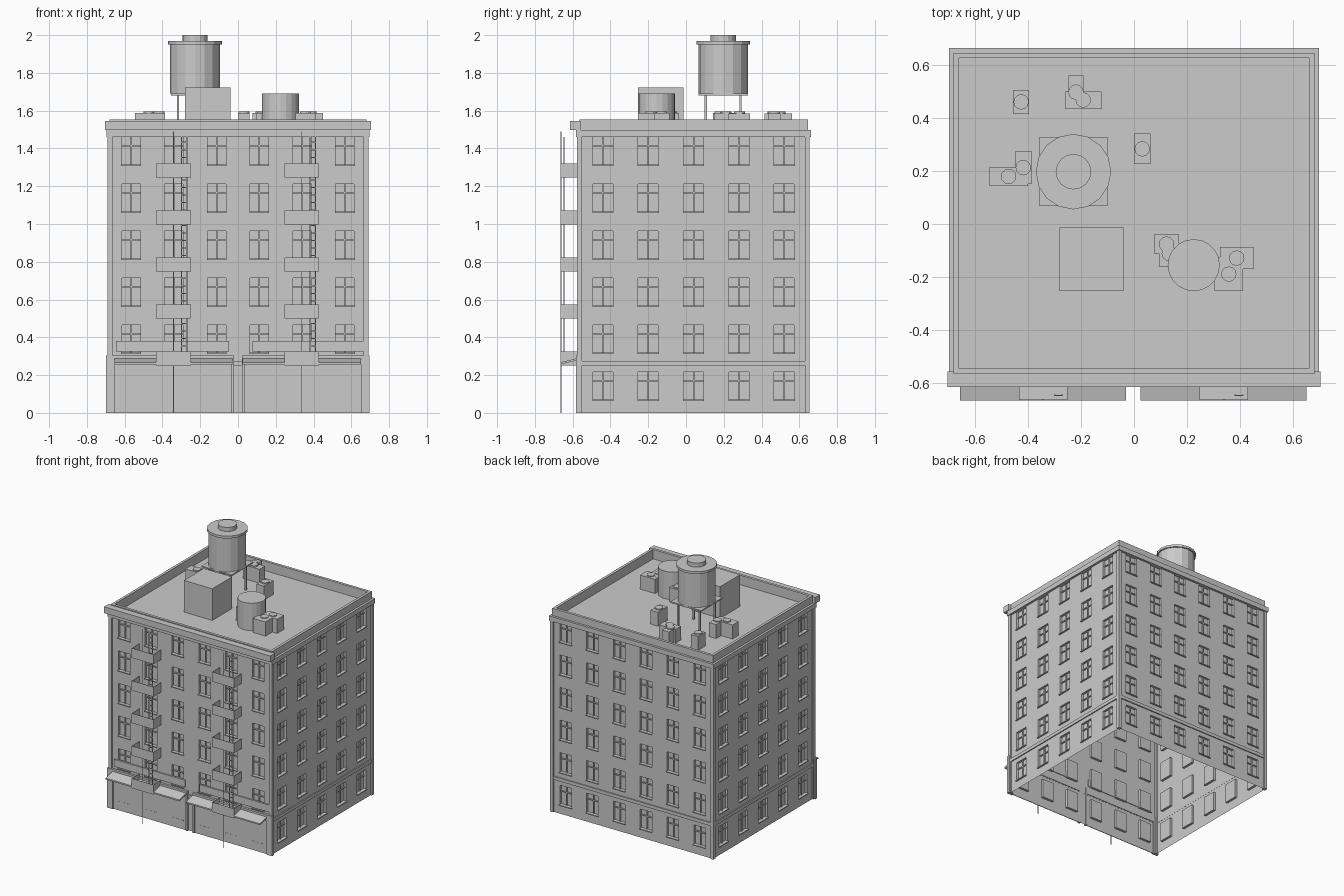
import bpy, bmesh, math
from mathutils import Vector

if "Cube" in bpy.data.objects:
    bpy.data.objects.remove(bpy.data.objects["Cube"])

grey = bpy.data.materials.new("plain_grey")
grey.diffuse_color = (0.6, 0.6, 0.6, 1)
grey.use_nodes = True
grey.node_tree.nodes["Principled BSDF"].inputs["Base Color"].default_value = grey.diffuse_color


def finish(name, bm):
    me = bpy.data.meshes.new(name)
    bm.to_mesh(me)
    bm.free()
    me.materials.append(grey)
    ob = bpy.data.objects.new(name, me)
    bpy.context.collection.objects.link(ob)
    return ob


def add_box(bm, x0, x1, y0, y1, z0, z1):
    v = [bm.verts.new((x, y, z)) for z in (z0, z1) for y in (y0, y1) for x in (x0, x1)]
    for f in ((0, 2, 3, 1), (4, 5, 7, 6), (0, 1, 5, 4), (1, 3, 7, 5), (3, 2, 6, 7), (2, 0, 4, 6)):
        bm.faces.new([v[i] for i in f])


def boxes(name, items):
    bm = bmesh.new()
    for b in items:
        add_box(bm, *b)
    return finish(name, bm)


def ring(name, x, y0, y1, t, z0, z1):
    """Rectangular frame of thickness t, outer edge at +-x and y0..y1."""
    return boxes(name, [(-x, x, y0, y0 + t, z0, z1), (-x, x, y1 - t, y1, z0, z1),
                        (-x, -x + t, y0 + t, y1 - t, z0, z1), (x - t, x, y0 + t, y1 - t, z0, z1)])


def add_drum(bm, x, y, r, z0, z1, n=16):
    res = bmesh.ops.create_cone(bm, cap_ends=True, segments=n, radius1=r, radius2=r, depth=z1 - z0)
    bmesh.ops.translate(bm, verts=res["verts"], vec=(x, y, (z0 + z1) / 2))


def drums(name, items, n=16):
    bm = bmesh.new()
    for d in items:
        add_drum(bm, *d, n)
    return finish(name, bm)


WX, Y0, Y1, ROOF = 0.68, -0.565, 0.645, 1.48
YC = (Y0 + Y1) / 2
SILLS = [0.07 + 0.249 * i for i in range(6)]
WH = 0.147


# Walls: a grid of faces with recessed window openings, bars and sills
def wall(name, origin, u, half, centres, w):
    u, n, o = Vector(u), Vector(u).cross((0, 0, 1)), Vector(origin)
    P = lambda a, d, z: o + u * a + n * d + Vector((0, 0, z))
    us = sorted([-half, half] + [c + s * w / 2 for c in centres for s in (-1, 1)])
    vs = sorted([0, ROOF] + SILLS + [min(s + WH, ROOF - 0.01) for s in SILLS])
    bm, trim = bmesh.new(), bmesh.new()

    def quad(*pts):
        bm.faces.new([bm.verts.new(P(*p)) for p in pts])

    def bar(a0, a1, d0, d1, z0, z1):
        p, q = P(a0, d0, z0), P(a1, d1, z1)
        lo = [min(p[i], q[i]) for i in range(3)]
        hi = [max(p[i], q[i]) for i in range(3)]
        add_box(trim, lo[0], hi[0], lo[1], hi[1], lo[2], hi[2])

    for i in range(len(us) - 1):
        for j in range(len(vs) - 1):
            a, b, c, d = us[i], us[i + 1], vs[j], vs[j + 1]
            if i % 2 == 0 or j % 2 == 0:
                quad((a, 0, c), (b, 0, c), (b, 0, d), (a, 0, d))
                continue
            k = -0.018
            quad((a, k, c), (b, k, c), (b, k, d), (a, k, d))
            quad((a, 0, c), (b, 0, c), (b, k, c), (a, k, c))
            quad((a, k, d), (b, k, d), (b, 0, d), (a, 0, d))
            quad((a, 0, c), (a, k, c), (a, k, d), (a, 0, d))
            quad((b, k, c), (b, 0, c), (b, 0, d), (b, k, d))
            m = (a + b) / 2
            bar(m - 0.004, m + 0.004, k, k + 0.008, c, d)
            bar(a, b, k, k + 0.008, c + 0.095, c + 0.103)
            bar(a - 0.003, b + 0.003, 0, 0.009, c - 0.007, c)
    bmesh.ops.remove_doubles(bm, verts=bm.verts, dist=1e-5)
    finish(name, bm)
    finish(name + "_window_trim", trim)


wide = [0.2265 * (i - 2.5) for i in range(6)]
deep = [0.24 * (i - 2) for i in range(5)]
HY = (Y1 - Y0) / 2
wall("front_wall", (0, Y0, 0), (1, 0, 0), WX, wide, 0.098)
wall("back_wall", (0, Y1, 0), (-1, 0, 0), WX, wide, 0.098)
wall("right_wall", (WX, YC, 0), (0, 1, 0), HY, deep, 0.106)
wall("left_wall", (-WX, YC, 0), (0, -1, 0), HY, deep, 0.106)

# Corner pilasters, storey moulding, cornices, parapet and roof
boxes("corner_pilasters", [(min(s * 0.665, s * 0.69), max(s * 0.665, s * 0.69), a, b, 0, 1.46)
                           for s in (-1, 1) for a, b in ((-0.577, -0.55), (0.63, 0.655))])
ring("storey_moulding", 0.688, Y0 - 0.008, Y1 + 0.008, 0.009, 0.25, 0.275)
ring("lower_cornice", 0.697, -0.582, 0.662, 0.02, 1.46, 1.497)
ring("parapet", WX, Y0, Y1, 0.02, 1.48, 1.552)
boxes("front_cornice", [(-0.703, 0.703, -0.614, -0.556, 1.497, 1.545)])
boxes("roof_deck", [(-0.67, 0.67, Y0 + 0.01, Y1 - 0.01, ROOF - 0.004, ROOF)])

# Shop fronts: frames, panels, sign boards and sloping awnings
frame, panel, sign = [], [], []
awn = bmesh.new()
for a, b in ((-0.7, -0.022), (0.022, 0.695)):
    left = a < -0.1
    p, q = (a + 0.048, b - 0.014) if left else (a + 0.014, b - 0.045)
    frame += [(a, p, -0.582, -0.56, 0, 0.255), (q, b, -0.582, -0.56, 0, 0.255),
              (a, b, -0.582, -0.56, 0.255, 0.303)]
    panel.append((p, q, -0.573, -0.568, 0, 0.255))
    sign.append((a + 0.055, b - 0.025, -0.575, -0.56, 0.325, 0.38))
    x0, x1 = (-0.655, -0.03) if left else (0.025, 0.65)
    sec = [(-0.582, 0.288), (-0.664, 0.268), (-0.664, 0.257), (-0.582, 0.277)]
    e0 = [awn.verts.new((x0, y, z)) for y, z in sec]
    e1 = [awn.verts.new((x1, y, z)) for y, z in sec]
    awn.faces.new(e0)
    awn.faces.new(e1[::-1])
    for i in range(4):
        j = (i + 1) % 4
        awn.faces.new((e0[j], e0[i], e1[i], e1[j]))
bmesh.ops.recalc_face_normals(awn, faces=awn.faces)
finish("awnings", awn)
boxes("shop_frames", frame)
boxes("shop_panels", panel)
boxes("shop_signs", sign)

# Fire escapes: open tray landings, ladders and hanging rods
tray, ladder, rod = [], [], []
for c in (-0.342, 0.338):
    x0, x1, t = c - 0.092, c + 0.092, 0.003
    for i in range(5):
        z = 0.25 + 0.249 * i
        tray += [(x0, x1, -0.664, -0.571, z, z + t),
                 (x0, x1, -0.664, -0.664 + t, z + t, z + 0.074),
                 (x0, x0 + t, -0.661, -0.571, z + t, z + 0.074),
                 (x1 - t, x1, -0.661, -0.571, z + t, z + 0.074)]
    for a in (0.04, 0.069):
        ladder.append((c + a, c + a + 0.006, -0.648, -0.643, 0.253, 1.46))
    for k in range(30):
        z = 0.27 + 0.04 * k
        ladder.append((c + 0.046, c + 0.069, -0.647, -0.644, z, z + 0.006))
    rod.append((c - 0.002, c + 0.002, -0.664, -0.660, 0, 1.49))
boxes("escape_landings", tray)
boxes("escape_ladders", ladder)
boxes("escape_rods", rod)

# Water tank on its legs
TX, TY = -0.228, 0.197
drums("water_tank", [(TX, TY, 0.132, 1.69, 1.95), (TX, TY, 0.142, 1.95, 1.968), (TX, TY, 0.067, 1.968, 2.0)])
boxes("tank_platform", [(TX - 0.128, TX + 0.128, TY - 0.13, TY + 0.13, 1.68, 1.69)])
boxes("tank_legs", [(TX + s * 0.09 - 0.006, TX + s * 0.09 + 0.006, TY + t * 0.092 - 0.006,
                     TY + t * 0.092 + 0.006, ROOF, 1.68) for s in (-1, 1) for t in (-1, 1)])

# Stair house, vent drum and small fan units
boxes("stair_house", [(-0.28, -0.04, -0.253, -0.013, ROOF, 1.722)])
drums("vent_drum", [(0.225, -0.155, 0.098, ROOF, 1.69)], 20)
units = [(-0.455, -0.395, 0.415, 0.505), (-0.247, -0.19, 0.434, 0.56), (-0.26, -0.122, 0.434, 0.5),
         (0, 0.062, 0.226, 0.34), (-0.447, -0.387, 0.15, 0.275), (-0.545, -0.4, 0.143, 0.215),
         (0.077, 0.168, -0.113, -0.038), (0.096, 0.17, -0.162, -0.06), (0.323, 0.45, -0.17, -0.087),
         (0.304, 0.41, -0.253, -0.125)]
boxes("fan_units", [u + (ROOF, 1.585 + 0.0004 * i) for i, u in enumerate(units)])
drums("fan_caps", [((a + b) / 2, (c + d) / 2, 0.029, 1.58, 1.595) for a, b, c, d in units], 12)
